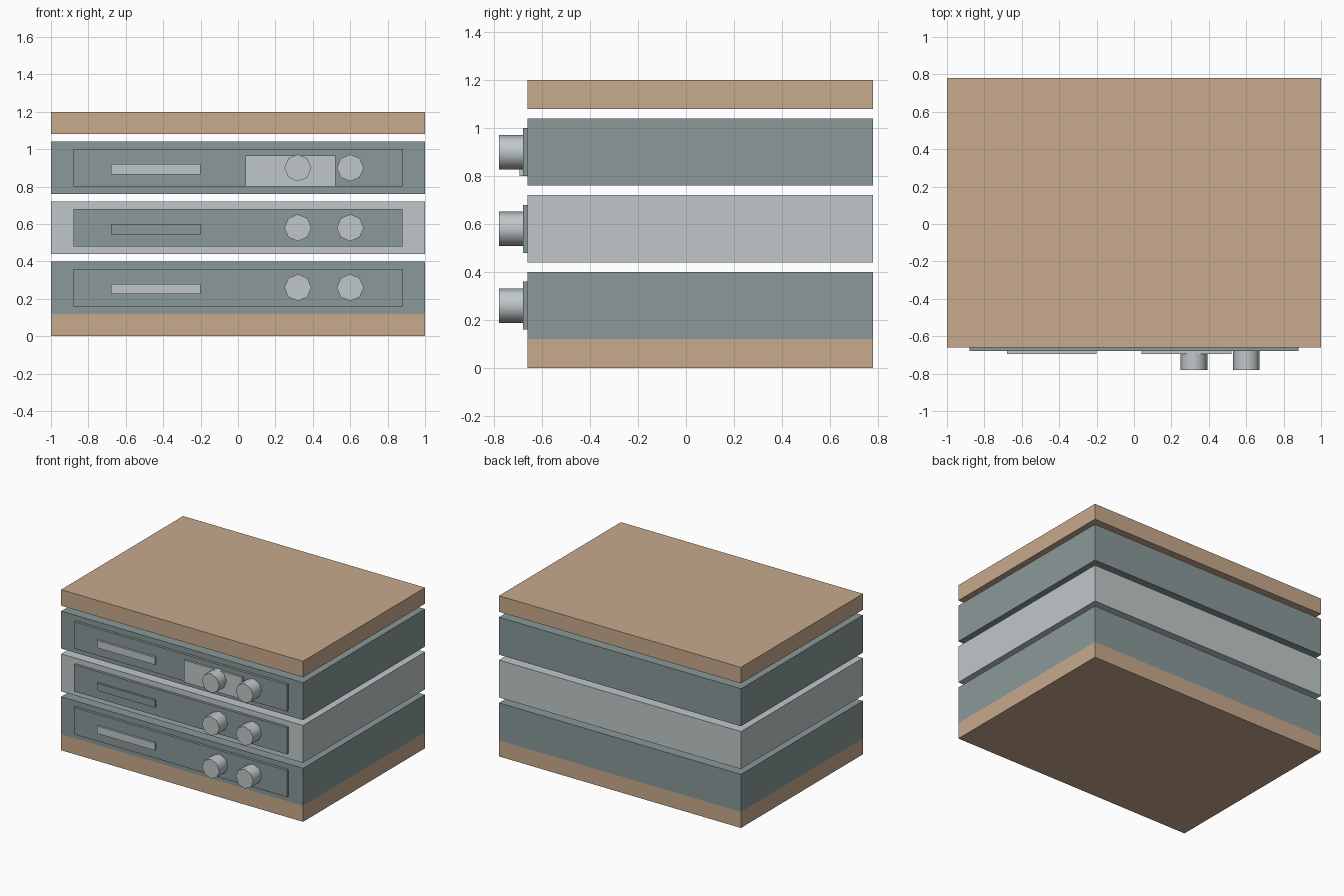
import bpy
import math

if "Cube" in bpy.data.objects:
    bpy.data.objects.remove(bpy.data.objects["Cube"])


def material(name, rgb):
    m = bpy.data.materials.new(name)
    m.diffuse_color = (*rgb, 1.0)
    m.use_nodes = True
    m.node_tree.nodes["Principled BSDF"].inputs["Base Color"].default_value = m.diffuse_color
    return m


WOOD = material("tan_wood", (0.58, 0.40, 0.265))
TEAL = material("grey_teal", (0.255, 0.32, 0.315))
SILVER = material("light_silver", (0.53, 0.575, 0.585))


def box(name, x, y, z, mat):
    """Box from (min, max) ranges on each axis."""
    bpy.ops.mesh.primitive_cube_add(
        size=1, location=[(r[0] + r[1]) / 2 for r in (x, y, z)])
    ob = bpy.context.object
    ob.name = name
    ob.scale = [r[1] - r[0] for r in (x, y, z)]
    bpy.ops.object.transform_apply(location=False, rotation=False, scale=True)
    ob.data.materials.append(mat)
    return ob


def knob(name, x, z):
    """Eight-sided knob pointing forward, smooth round its side."""
    bpy.ops.mesh.primitive_cylinder_add(
        vertices=8, radius=0.072, depth=0.10,
        location=(x, -0.73, z), rotation=(math.pi / 2, 0, 0))
    ob = bpy.context.object
    ob.name = name
    ob.data.materials.append(SILVER)
    bpy.ops.object.shade_smooth_by_angle(angle=math.radians(60))


FULL_X, BODY_Y = (-1.0, 1.0), (-0.66, 0.78)

# Wooden base and lid
box("base_board", FULL_X, BODY_Y, (0.0, 0.12), WOOD)
box("top_board", FULL_X, BODY_Y, (1.08, 1.20), WOOD)

# Three stacked units, each with front panel, slot and two knobs
units = [("lower", 0.12, TEAL, SILVER),
         ("middle", 0.44, SILVER, TEAL),
         ("upper", 0.76, TEAL, SILVER)]
for name, z, body_mat, slot_mat in units:
    box(name + "_unit_body", FULL_X, BODY_Y, (z, z + 0.28), body_mat)
    box(name + "_front_panel", (-0.88, 0.88), (-0.68, -0.66),
        (z + 0.04, z + 0.24), TEAL)
    box(name + "_slot", (-0.68, -0.20), (-0.695, -0.68),
        (z + 0.105, z + 0.16), slot_mat)
    for side, x in (("left", 0.32), ("right", 0.60)):
        knob(f"{name}_{side}_knob", x, z + 0.14)

# Display plate behind the upper left knob
box("upper_display_plate", (0.04, 0.52), (-0.695, -0.68), (0.80, 0.965), SILVER)
